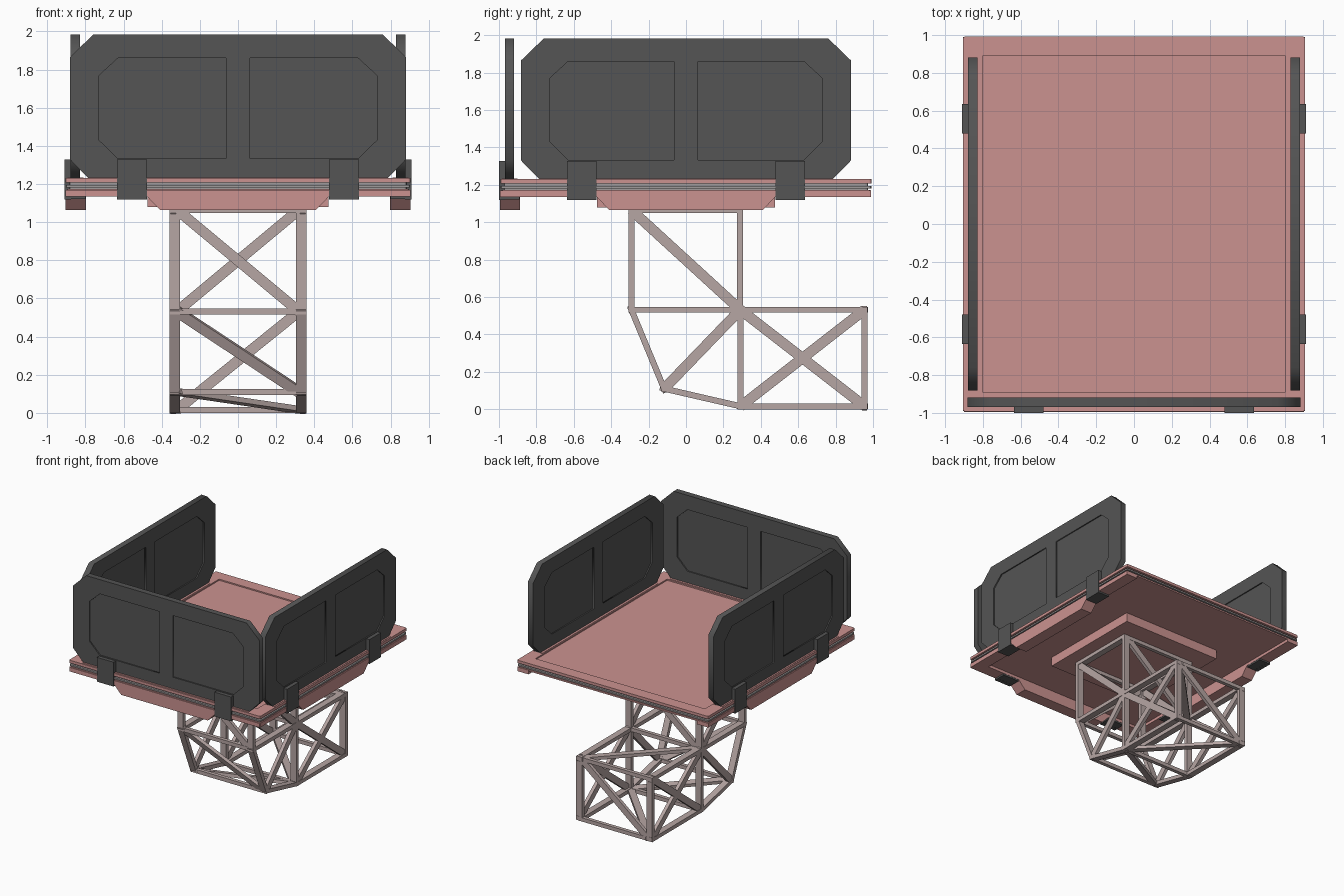
import bpy, bmesh, math
from mathutils import Vector, Matrix

if "Cube" in bpy.data.objects:
    bpy.data.objects.remove(bpy.data.objects["Cube"])

def mat(name, c):
    m = bpy.data.materials.new(name)
    m.diffuse_color = (*c, 1)
    m.use_nodes = True
    m.node_tree.nodes["Principled BSDF"].inputs["Base Color"].default_value = m.diffuse_color
    return m

PINK = mat("pink_paint", (0.6, 0.29, 0.28))
STEEL = mat("truss_paint", (0.47, 0.38, 0.37))
DARK = mat("dark_panel", (0.09, 0.09, 0.09))
GREY = mat("grey_trim", (0.35, 0.33, 0.33))

def add(name, bm, material, M=None):
    if M:
        bm.transform(M)
    bmesh.ops.recalc_face_normals(bm, faces=bm.faces)
    me = bpy.data.meshes.new(name)
    bm.to_mesh(me)
    bm.free()
    me.materials.append(material)
    ob = bpy.data.objects.new(name, me)
    bpy.context.collection.objects.link(ob)
    return ob

def box(bm, x0, x1, y0, y1, z0, z1):
    M = Matrix.Translation(((x0+x1)/2, (y0+y1)/2, (z0+z1)/2)) @ Matrix.Diagonal((x1-x0, y1-y0, z1-z0, 1))
    return bmesh.ops.create_cube(bm, size=1, matrix=M)["verts"]

def slab(name, hx, hy, z0, z1, material, recess=0):
    bm = bmesh.new()
    box(bm, -hx, hx, -hy, hy, z0, z1)
    upright = [e for e in bm.edges if abs(e.verts[0].co.z - e.verts[1].co.z) > 1e-4]
    bmesh.ops.bevel(bm, geom=upright, offset=0.012, segments=2, affect='EDGES', profile=0.5)
    if recess:
        bm.normal_update()
        top = [f for f in bm.faces if f.normal.z > 0.9]
        bmesh.ops.inset_region(bm, faces=top, thickness=0.105)
        bmesh.ops.inset_region(bm, faces=top, thickness=0.002, depth=-recess)
    add(name, bm, material)

def extrude_profile(pts, t):
    # profile in x-z, extruded along y from 0 to t
    bm = bmesh.new()
    f = bm.faces.new([bm.verts.new((x, 0, z)) for x, z in pts])
    r = bmesh.ops.extrude_face_region(bm, geom=[f])
    bmesh.ops.translate(bm, vec=(0, t, 0), verts=[v for v in r["geom"] if isinstance(v, bmesh.types.BMVert)])
    return bm

# deck: layered slabs with grooves at the edge
slab("deck_top", 0.905, 0.993, 1.207, 1.231, PINK, 0.01)
slab("deck_core", 0.885, 0.973, 1.17, 1.21, GREY)
slab("deck_trim_strip", 0.903, 0.991, 1.181, 1.194, GREY)
slab("deck_base", 0.898, 0.986, 1.160, 1.173, PINK)

# mounting block under the deck
bm = bmesh.new()
box(bm, -0.475, 0.475, -0.475, 0.475, 1.08, 1.165)
add("mounting_block", bm, PINK)

# the three railed sides: front, right, left
SIDES = {"front": Matrix.Translation((0, -0.995, 0)),
         "right": Matrix.Translation((0.905, 0, 0)) @ Matrix.Rotation(math.pi/2, 4, 'Z'),
         "left": Matrix.Translation((-0.905, 0, 0)) @ Matrix.Rotation(-math.pi/2, 4, 'Z')}

OUTER = [(-0.76, 1.983), (0.76, 1.983), (0.882, 1.865), (0.882, 1.33),
         (0.78, 1.225), (-0.78, 1.225), (-0.882, 1.33), (-0.882, 1.865)]
WINDOW = [(0.063, 1.86), (0.63, 1.86), (0.728, 1.77), (0.728, 1.43), (0.63, 1.333), (0.063, 1.333)]

def panel_frame():
    # octagon plate with two openings, as a filled curve turned upright
    cu = bpy.data.curves.new("panel_curve", 'CURVE')
    cu.dimensions, cu.fill_mode, cu.extrude = '2D', 'BOTH', 0.025
    for pts in (OUTER, WINDOW, [(-x, z) for x, z in WINDOW]):
        s = cu.splines.new('POLY')
        s.points.add(len(pts) - 1)
        for p, (x, z) in zip(s.points, pts):
            p.co = (x, z, 0, 1)
        s.use_cyclic_u = True
    ob = bpy.data.objects.new("panel_curve", cu)
    bpy.context.collection.objects.link(ob)
    bpy.context.view_layer.update()
    me = bpy.data.meshes.new_from_object(ob.evaluated_get(bpy.context.evaluated_depsgraph_get()))
    bpy.data.objects.remove(ob)
    bm = bmesh.new()
    bm.from_mesh(me)
    bmesh.ops.remove_doubles(bm, verts=bm.verts, dist=1e-5)
    bm.transform(Matrix.Translation((0, 0.051, 0)) @ Matrix.Rotation(math.pi/2, 4, 'X'))
    return bm

for side, M in SIDES.items():
    # panel frame and its recessed infill
    add(side + "_panel_frame", panel_frame(), DARK, M)
    infill = [(x*0.95, 1.604 + (z-1.604)*0.95) for x, z in OUTER]
    add(side + "_panel_infill", extrude_profile(infill, 0.03), DARK, M @ Matrix.Translation((0, 0.036, 0)))
    # pad under the panel
    bm = bmesh.new()
    box(bm, -0.785, 0.785, 0.012, 0.095, 1.225, 1.234)
    add(side + "_panel_pad", bm, PINK, M)
    # lower rail with hanging skirt
    h = 0.9 if side == "front" else 0.99
    skirt = [(-h, 1.17), (-h, 1.135), (-0.477, 1.135), (-0.41, 1.065),
             (0.41, 1.065), (0.477, 1.135), (h, 1.135), (h, 1.17)]
    add(side + "_lower_rail", extrude_profile(skirt, 0.106), PINK, M @ Matrix.Translation((0, 0.001, 0)))
    # clips holding the panel, L-shaped with a foot under the rail
    bm = bmesh.new()
    for s in (-1, 1):
        a, b = sorted((s*0.478, s*0.635))
        box(bm, a, b, -0.005, 0.028, 1.12, 1.328)
        box(bm, a, b, -0.004, 0.105, 1.121, 1.136)
    add(side + "_panel_clips", bm, DARK, M)

# truss pedestal
def bar(bm, p, q, width, thick, normal, ext=0.0):
    p, q = Vector(p), Vector(q)
    d = (q - p).normalized()
    n = Vector(normal).normalized()
    w = n.cross(d).normalized()
    R = Matrix((d, w, n)).transposed().to_4x4()
    S = Matrix.Diagonal(((q-p).length + 2*ext, width, thick, 1))
    bmesh.ops.create_cube(bm, size=1, matrix=Matrix.Translation((p+q)/2) @ R @ S)

A, B, C, D = (-0.292, 1.065), (-0.292, 0.532), (-0.117, 0.11), (0.292, 0.016)
E, F, G, H = (0.955, 0.016), (0.955, 0.532), (0.29, 0.532), (0.29, 1.065)
X = 0.332

bm = bmesh.new()
for s in (-1, 1):
    for p, q in ((A, B), (B, C), (C, D), (D, E), (E, F), (F, G), (G, H), (H, A), (B, G), (G, D)):
        bar(bm, (s*X, *p), (s*X, *q), 0.032, 0.055, (1, 0, 0), 0.015)
add("truss_side_frames", bm, STEEL)

bm = bmesh.new()
for s in (-1, 1):
    for p, q in ((A, G), (G, E), (D, F), (G, C)):
        bar(bm, (s*(X+0.008), *p), (s*(X+0.008), *q), 0.055, 0.03, (1, 0, 0))
add("truss_side_braces", bm, STEEL)

bm = bmesh.new()
for p in (A, B, C, D, E, F, G, H):
    bar(bm, (-X, *p), (X, *p), 0.032, 0.032, (0, 0, 1))
add("truss_cross_bars", bm, STEEL)

# diagonal across each bay between the side frames
bm = bmesh.new()
for p, q, s in ((A, B, -1), (B, C, -1), (C, D, -1), (D, E, 1), (F, E, 1), (G, F, -1), (H, G, 1)):
    n = Vector((0, q[1]-p[1], -(q[0]-p[0])))
    bar(bm, (s*0.32, *p), (-s*0.32, *q), 0.055, 0.028, n)
add("truss_bay_braces", bm, STEEL)
